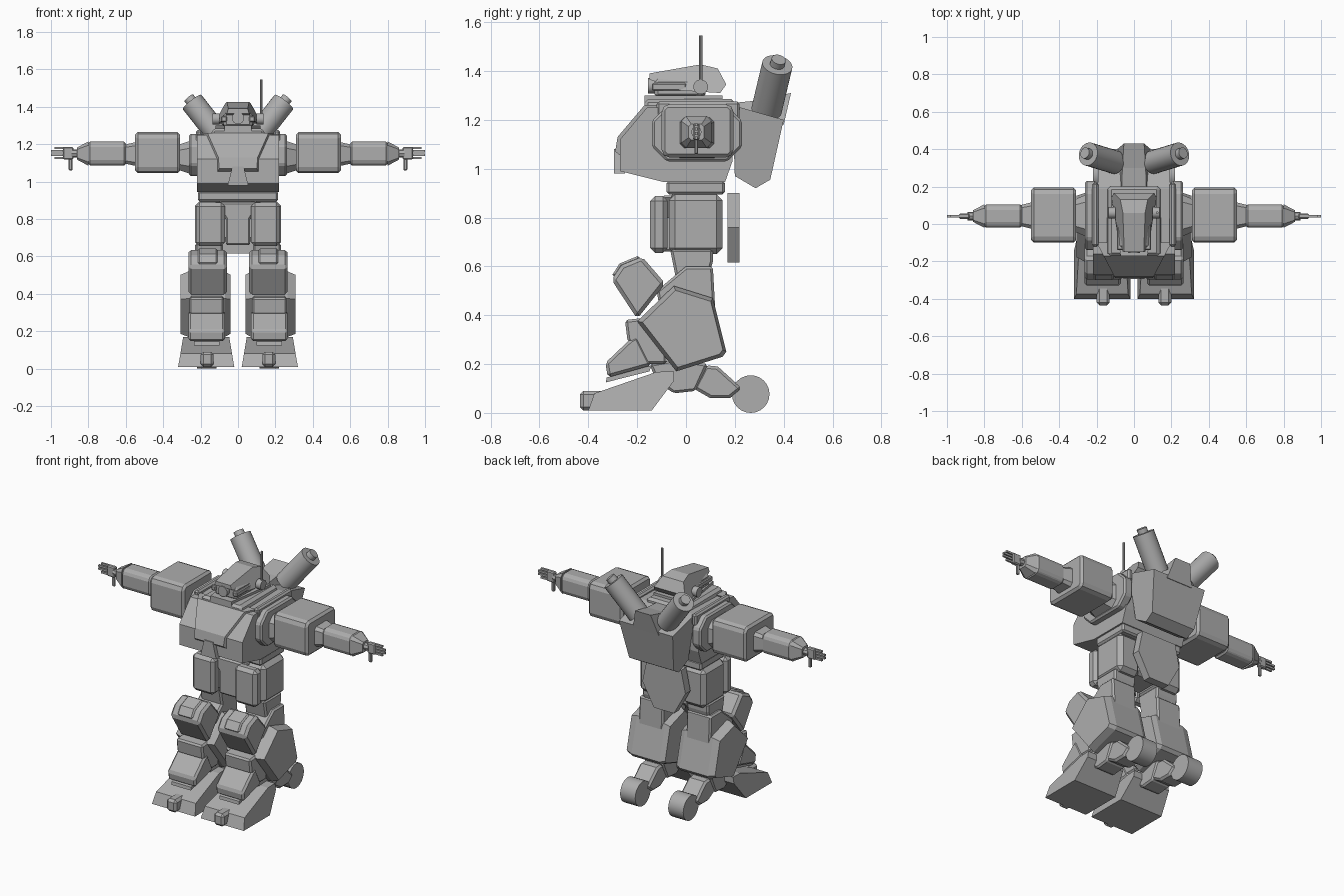
import bpy, bmesh, math
from mathutils import Vector

cube = bpy.data.objects.get("Cube")
if cube:
    bpy.data.objects.remove(cube)

grey = bpy.data.materials.new("armour_grey")
grey.use_nodes = True
grey.diffuse_color = (.42, .42, .42, 1)
grey.node_tree.nodes["Principled BSDF"].inputs["Base Color"].default_value = grey.diffuse_color


def finish(name, bm, chamfer=0, mirror=False):
    bmesh.ops.recalc_face_normals(bm, faces=bm.faces)
    mesh = bpy.data.meshes.new(name)
    bm.to_mesh(mesh)
    bm.free()
    mesh.materials.append(grey)
    ob = bpy.data.objects.new(name, mesh)
    bpy.context.collection.objects.link(ob)
    if chamfer:
        bevel = ob.modifiers.new("chamfer", 'BEVEL')
        bevel.width, bevel.segments = chamfer, 1
        bevel.limit_method, bevel.angle_limit = 'ANGLE', math.radians(40)
    if mirror:
        ob.modifiers.new("mirror", 'MIRROR')
    return ob


def rect(left, right, low, high, cut=0):
    """Rectangle outline, with its corners cut off if asked."""
    if not cut:
        return [(left, low), (right, low), (right, high), (left, high)]
    return [(left + cut, low), (right - cut, low), (right, low + cut), (right, high - cut),
            (right - cut, high), (left + cut, high), (left, high - cut), (left, low + cut)]


def symmetric(half):
    """Complete an (x, z) outline from its +x half."""
    return half + [(-x, z) for x, z in reversed(half)]


def part(name, outline, span, axis="x", end=1, narrow=1, nose=1, chamfer=0, mirror=False):
    """Extrude an outline over a span: (y, z) along x, or (x, z) along y.
    end scales the far cap; narrow and nose scale the width at the top and the front."""
    middle = sum((Vector(p) for p in outline), Vector((0, 0))) / len(outline)
    bm = bmesh.new()
    caps = []
    for at, scale in zip(span, (1, end)):
        points = [middle + (Vector(p) - middle) * scale for p in outline]
        caps.append([bm.verts.new((at, u, v) if axis == "x" else (u, at, v)) for u, v in points])
    for cap in caps:
        bm.faces.new(cap)
    for i in range(len(outline)):
        a, b = caps
        bm.faces.new((a[i - 1], a[i], b[i], b[i - 1]))

    def extent(k):
        values = [v.co[k] for v in bm.verts]
        return min(values), max(values)

    (left, right), (front, back), (low, high) = map(extent, range(3))
    centre = (left + right) / 2
    for v in bm.verts:
        up = (v.co.z - low) / (high - low)
        forward = (back - v.co.y) / (back - front)
        width = (1 + (narrow - 1) * up) * (1 + (nose - 1) * forward)
        v.co.x = centre + (v.co.x - centre) * width
    return finish(name, bm, chamfer, mirror)


def rod(name, start, stop, radius, sides=24, mirror=False):
    start, stop = Vector(start), Vector(stop)
    along = stop - start
    bm = bmesh.new()
    bmesh.ops.create_cone(bm, cap_ends=True, segments=sides, radius1=radius,
                          radius2=radius, depth=along.length)
    bm.transform(along.to_track_quat('Z', 'Y').to_matrix().to_4x4())
    bmesh.ops.translate(bm, verts=bm.verts, vec=(start + stop) / 2)
    ob = finish(name, bm, mirror=mirror)
    bpy.ops.object.select_all(action='DESELECT')
    ob.select_set(True)
    bpy.context.view_layer.objects.active = ob
    bpy.ops.object.shade_smooth_by_angle()


# Torso
part("torso", [(-.27, .99), (-.27, 1.12), (-.16, 1.25), (.19, 1.26), (.19, 1.03),
               (.16, .945), (-.09, .945)], span=(-.22, .22))
part("chest_front", [(-.2, 1), (-.29, 1.07), (-.28, 1.13), (-.17, 1.26), (-.1, 1.26)],
     span=(-.2, .2), nose=.5)
part("chest_hatch", symmetric([(.055, .98), (.03, 1.08)]), span=(-.295, -.25), axis="y")
part("top_deck", rect(-.17, .2, 1.23, 1.285), span=(-.15, .15), narrow=.9, chamfer=.015)
part("collar", rect(-.17, .15, 1.27, 1.3), span=(-.12, .12), nose=.6)
part("waist", rect(-.08, .16, .895, .95), span=(-.215, .215), chamfer=.01)

# Pelvis
part("pelvis", rect(-.06, .13, .68, .91), span=(-.09, .09), chamfer=.02)
part("pelvis_front", symmetric([(.065, .66), (.065, .8), (.13, .89)]),
     span=(-.1, -.05), axis="y", chamfer=.01)
part("rear_skirt", symmetric([(.07, .615), (.15, .76), (.12, .9)]), span=(.17, .22), axis="y")

# Backpack with raised centre
part("backpack", [(.2, .97), (.285, .92), (.345, .955), (.4, 1.2), (.19, 1.26)],
     span=(-.15, .15), narrow=1.3)
part("backpack_spine", [(.18, 1.2), (.2, 1.27), (.3, 1.28), (.43, 1.31), (.4, 1.18)],
     span=(-.09, .09), narrow=.6)

# Head
part("head_hood", [(-.15, 1.365), (-.15, 1.39), (.06, 1.427), (.13, 1.41), (.165, 1.345),
                   (.14, 1.31), (-.02, 1.32)], span=(-.125, .125), narrow=.55, nose=.6)
part("face", rect(-.13, .08, 1.29, 1.37), span=(-.085, .085), nose=.9, chamfer=.015)
part("cheeks", rect(-.14, 0, 1.32, 1.35), span=(.06, .09), chamfer=.005, mirror=True)
rod("lens", start=(0, -.155, 1.34), stop=(0, -.1, 1.34), radius=.032)
rod("ears", start=(.1, .06, 1.335), stop=(.135, .06, 1.335), radius=.03, mirror=True)
rod("antenna", start=(.125, .06, 1.33), stop=(.125, .06, 1.545), radius=.007, sides=8)

# Back launchers
rod("launchers", start=(.1, .33, 1.24), stop=(.245, .374, 1.425), radius=.063, mirror=True)
rod("launcher_tips", start=(.24, .372, 1.42), stop=(.263, .38, 1.447), radius=.03, mirror=True)

# Shoulders
part("shoulder_plates", rect(-.14, .23, 1.03, 1.255, cut=.06), span=(.2, .262),
     chamfer=.01, mirror=True)
part("shoulder_ribs", rect(-.12, .22, 1.2, 1.275), span=(.19, .225), chamfer=.01, mirror=True)
part("shoulder_joints", rect(-.07, .16, 1.04, 1.22, cut=.04), span=(.25, .33),
     end=.7, mirror=True)

# Arms
part("upper_arms", rect(-.1, .195, 1.045, 1.265, cut=.02), span=(.31, .55),
     chamfer=.025, mirror=True)
part("elbows", rect(-.03, .12, 1.08, 1.215, cut=.02), span=(.53, .62), end=.7, mirror=True)
part("forearms", rect(-.02, .105, 1.085, 1.215, cut=.02), span=(.6, .8),
     chamfer=.01, mirror=True)
part("forearm_ends", rect(-.02, .105, 1.085, 1.215, cut=.02), span=(.8, .86),
     end=.5, mirror=True)

# Hands
rod("wrists", start=(.84, .042, 1.15), stop=(.89, .042, 1.15), radius=.022, sides=8, mirror=True)
part("palms", rect(.028, .056, 1.118, 1.185), span=(.88, .935), chamfer=.006, mirror=True)
for i, tip in enumerate((.98, 1, 1, .98)):
    low = 1.12 + i * .018
    part("fingers_%d" % (i + 1), rect(.036, .048, low, low + .012), span=(.93, tip), mirror=True)
part("thumbs", rect(.034, .05, 1.06, 1.125), span=(.885, .905), chamfer=.004, mirror=True)

# Thighs
part("thigh_fronts", rect(-.147, -.075, .655, .888), span=(.07, .225), chamfer=.02, mirror=True)
part("thigh_rears", rect(-.07, .15, .65, .895), span=(.075, .23), chamfer=.025, mirror=True)
part("knee_links", [(-.065, .67), (.11, .67), (.11, .62), (.09, .545), (-.04, .545)],
     span=(.08, .23), chamfer=.01, mirror=True)

# Knees and calves
part("upper_calves", [(-.12, .5), (0, .6), (.11, .6), (.12, .42), (-.1, .38)],
     span=(.08, .25), chamfer=.01, mirror=True)
part("knee_guards", [(-.305, .545), (-.265, .605), (-.18, .64), (-.085, .53), (-.2, .385)],
     span=(.06, .265), chamfer=.015, mirror=True)
part("knee_panels", [(-.305, .56), (-.272, .612), (-.19, .645), (-.2, .56)],
     span=(.11, .215), chamfer=.008, mirror=True)
calf = [(-.2, .375), (-.05, .52), (.11, .47), (.165, .25), (.15, .23), (-.04, .17)]
part("calves", calf, span=(.07, .265), mirror=True)
part("calf_outer_plates", calf, span=(.265, .308), end=.9, mirror=True)
part("calf_inner_plates", calf, span=(.07, .04), end=.9, mirror=True)
part("shins", [(-.25, .38), (-.08, .4), (-.08, .2), (-.16, .2), (-.24, .3)],
     span=(.075, .26), chamfer=.01, mirror=True)
part("shin_guards", [(-.33, .205), (-.32, .145), (-.14, .195), (-.2, .315), (-.23, .3)],
     span=(.07, .265), chamfer=.012, mirror=True)
part("shin_flaps", [(-.328, .125), (-.325, .145), (-.14, .195), (-.15, .17)],
     span=(.1, .235), mirror=True)

# Feet
part("feet", [(-.4, .01), (-.14, .01), (-.05, .13), (-.05, .17), (-.12, .168), (-.375, .08)],
     span=(.02, .32), narrow=.82, mirror=True)
part("toes", rect(-.435, -.3, .01, .09), span=(.13, .2), chamfer=.015, mirror=True)
part("ankles", [(-.12, .13), (-.05, .08), (.04, .09), (.09, .2), (-.04, .22), (-.15, .2)],
     span=(.1, .235), chamfer=.01, mirror=True)
part("heels", [(.03, .1), (.1, .06), (.18, .06), (.23, .1), (.13, .19), (.08, .195)],
     span=(.105, .23), chamfer=.012, mirror=True)
rod("heel_wheels", start=(.115, .265, .077), stop=(.22, .265, .077), radius=.077, mirror=True)
